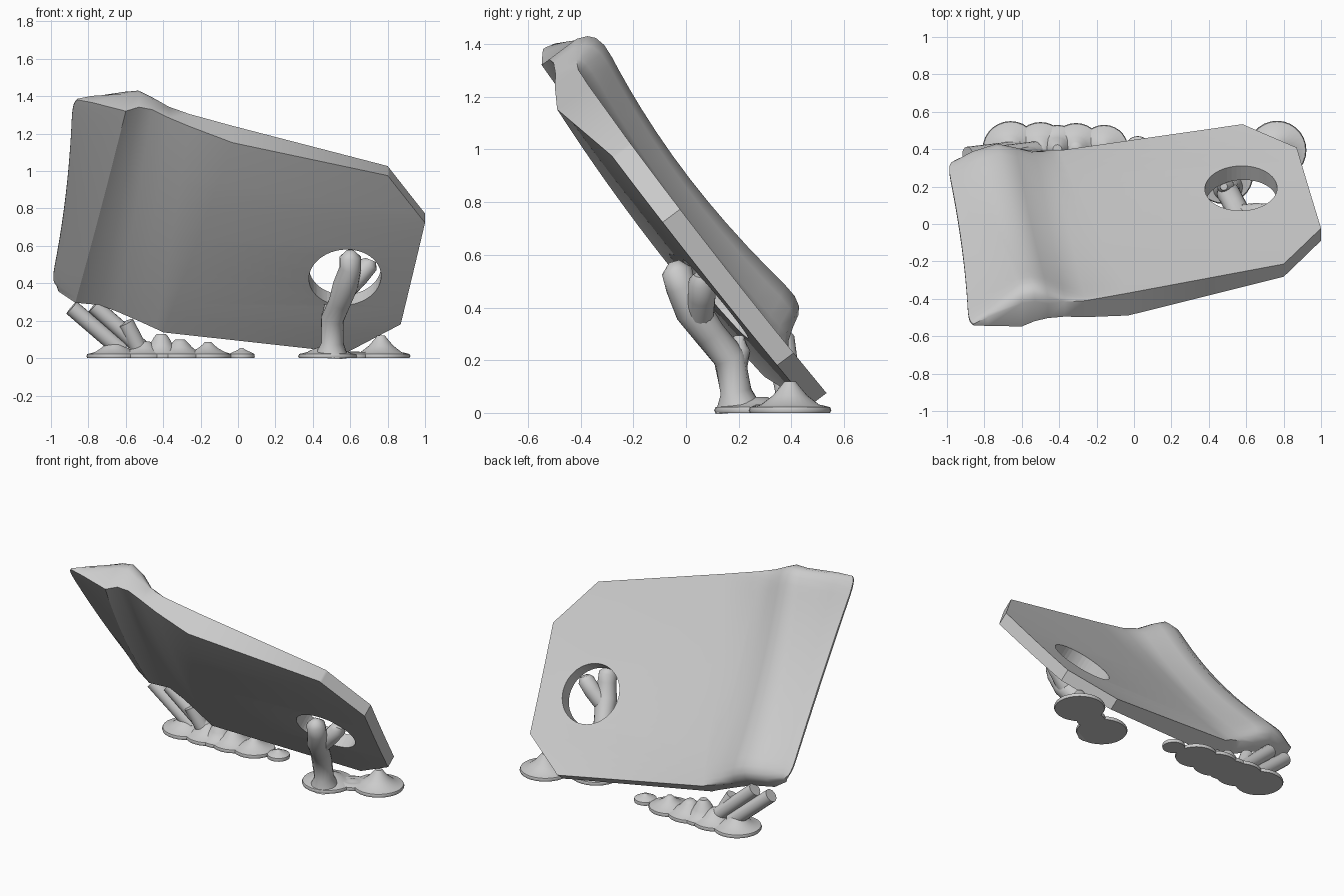
import bpy, bmesh, math
from mathutils import Vector

cube = bpy.data.objects.get("Cube")
if cube:
    bpy.data.objects.remove(cube)

grey = bpy.data.materials.new("plain_grey")
grey.use_nodes = True
colour = (0.6, 0.6, 0.6, 1)
grey.diffuse_color = colour
grey.node_tree.nodes["Principled BSDF"].inputs["Base Color"].default_value = colour


def smooth(obj, angle):
    bpy.ops.object.select_all(action='DESELECT')
    obj.select_set(True)
    bpy.context.view_layer.objects.active = obj
    bpy.ops.object.shade_smooth_by_angle(angle=math.radians(angle))


def add_object(name, bm):
    bmesh.ops.recalc_face_normals(bm, faces=bm.faces)
    mesh = bpy.data.meshes.new(name)
    bm.to_mesh(mesh)
    bm.free()
    mesh.materials.append(grey)
    obj = bpy.data.objects.new(name, mesh)
    bpy.context.collection.objects.link(obj)
    return obj


def lerp(a, b, t):
    return a + (b - a) * t


def tilted(x, v, n):
    """Plate space (across, up the slope, off the slope) to world."""
    return Vector((x, 0.8 * n - 0.6 * v, 0.6 * n + 0.8 * v))


# Plate columns: x, slope height, back and front depth at the top, then at the bottom
COLUMNS = [
    ((-.03, 1.215, .45, .30), (-.40, -.068, .44, .32)),
    ((-.26, 1.29, .455, .345), (-.44, -.055, .455, .335)),
    ((-.37, 1.325, .505, .375), (-.53, -.03, .495, .37)),
    ((-.46, 1.365, .58, .395), (-.64, 0, .57, .41)),
    ((-.53, 1.385, .61, .39), (-.74, .025, .615, .44)),
    ((-.60, 1.385, .60, .354), (-.87, .055, .585, .42)),
    ((-.78, 1.42, .475, .384), (-.96, .10, .53, .46)),
    ((-.885, 1.43, .405, .395), (-1.0, .12, .505, .495)),
]
CREASE = 6
# Clipped right end: fraction down the plate, x, slope height
RIGHT_END = [(0, .80, .95), (.26, 1.0, .632), (.84, .87, -.063), (1, .58, -.26)]
STATIONS = [0, .012, .03, .06, .1, .14, .2, .26, .34, .42, .5,
            .58, .66, .75, .84, .9, .94, .97, .988, 1]
# Rounding of the ridge ends: distance from the end to drop
ROUNDING = {0: .09, .012: .048, .03: .022, .06: .005}


def right_point(t):
    for (t0, x0, v0), (t1, x1, v1) in zip(RIGHT_END, RIGHT_END[1:]):
        if t <= t1:
            k = (t - t0) / (t1 - t0)
            return lerp(x0, x1, k), lerp(v0, v1, k)


bm = bmesh.new()
back, front = [], []
for t in STATIONS:
    bow = 4 * t * (1 - t)
    drop = ROUNDING.get(round(min(t, 1 - t), 3), 0)
    x, v = right_point(t)
    row_b = [bm.verts.new(tilted(x, v, lerp(.445, .472, t) - .008 * bow))]
    row_f = [bm.verts.new(tilted(x, v, lerp(.36, .395, t) - .008 * bow))]
    for i, (top, bottom) in enumerate(COLUMNS):
        x, v, nb, nf = (lerp(a, b, t) for a, b in zip(top, bottom))
        nb -= .015 * bow
        nf -= .028 * bow
        if i > 1:
            nb -= bow * .25 * (nb - nf)
        if 1 < i < 7:
            nb -= drop * (.35 if i in (2, 6) else 1)
        if i > 5:
            x += .022 * bow
        if i == 7:
            x += drop * .3
        row_b.append(bm.verts.new(tilted(x, v, nb)))
        row_f.append(bm.verts.new(tilted(x, v, nf)))
    back.append(row_b)
    front.append(row_f)
rows, cols = len(STATIONS), len(back[0])
for r in range(rows - 1):
    for side in (back, front):
        for c in range(cols - 1):
            bm.faces.new((side[r][c], side[r][c + 1], side[r + 1][c + 1], side[r + 1][c]))
    for c in (0, cols - 1):
        bm.faces.new((back[r][c], back[r + 1][c], front[r + 1][c], front[r][c]))
for r in (0, rows - 1):
    for c in range(cols - 1):
        bm.faces.new((back[r][c], back[r][c + 1], front[r][c + 1], front[r][c]))
# Keep the clip crease on the front crisp
for upper, lower in zip(front, front[1:]):
    bm.edges.get((upper[CREASE], lower[CREASE])).smooth = False
plate = add_object("tilted_plate", bm)

# Round hole through the plate
bm = bmesh.new()
bmesh.ops.create_cone(bm, cap_ends=True, segments=48, radius1=.193, radius2=.193, depth=.6)
cutter = add_object("hole_cutter", bm)
cutter.location = tilted(.572, .278, .41)
cutter.rotation_mode = 'QUATERNION'
cutter.rotation_quaternion = Vector((0, .8, .6)).to_track_quat('Z', 'Y')
hole = plate.modifiers.new("hole", 'BOOLEAN')
hole.operation = 'DIFFERENCE'
hole.solver = 'EXACT'
hole.object = cutter
bpy.context.view_layer.objects.active = plate
bpy.ops.object.modifier_apply(modifier="hole")
bpy.data.objects.remove(cutter)
smooth(plate, 42)


def skin(name, rings):
    """Join equal rings of points into a capped smooth tube."""
    bm = bmesh.new()
    loops = [[bm.verts.new(p) for p in ring] for ring in rings]
    count = len(loops[0])
    for low, high in zip(loops, loops[1:]):
        for k in range(count):
            j = (k + 1) % count
            bm.faces.new((low[k], low[j], high[j], high[k]))
    bm.faces.new(loops[0])
    bm.faces.new(loops[-1])
    smooth(add_object(name, bm), 50)


def circle(r, count):
    return [Vector((r * math.cos(k * math.tau / count), r * math.sin(k * math.tau / count), 0))
            for k in range(count)]


def foot(name, x, y, radius, height, tip):
    """Flat disc flaring up into a short stem."""
    profile = [(radius * .97, 0), (radius, .01), (radius * .97, .022), (radius * .7, .032),
               (lerp(tip, radius, .25), lerp(.03, height, .4)), (tip, height * .85),
               (tip * .6, height)]
    skin(name, [[p + Vector((x, y, z)) for p in circle(r, 28)] for r, z in profile])


def branch(name, points, radii):
    """Tube through a few points with one ring at each."""
    pts = [Vector(p) for p in points]
    rings = []
    for i, p in enumerate(pts):
        along = pts[min(i + 1, len(pts) - 1)] - pts[max(i - 1, 0)]
        turn = along.to_track_quat('Z', 'Y')
        rings.append([p + turn @ c for c in circle(radii[i], 16)])
    skin(name, rings)


# Left row of feet under the lower edge
for i, (x, r, h, tip) in enumerate([(-.66, .15, .09, .045), (-.50, .145, .09, .045),
                                    (-.41, .13, .13, .04), (-.31, .14, .10, .04),
                                    (-.16, .13, .085, .03), (.02, .07, .055, .015)]):
    foot(f"left_foot_{i + 1}", x, .40, r, h, tip)

# Slanted rods reaching the plate edge
for i, (a, b) in enumerate([((-.62, .40, .04), (-.89, .37, .27)),
                            ((-.50, .40, .04), (-.77, .37, .28)),
                            ((-.53, .39, .05), (-.60, .36, .19))]):
    branch(f"slanted_rod_{i + 1}", (a, b), (.045, .043))

# Right feet and the branching support
foot("right_foot", .765, .395, .157, .12, .035)
foot("trunk_foot", .48, .265, .158, .06, .07)
foot("joining_foot", .62, .33, .09, .036, .04)
branch("trunk", [(.50, .20, .01), (.505, .19, .08), (.505, .165, .21), (.545, .09, .30),
                 (.575, .025, .39), (.60, -.02, .48), (.60, -.035, .54), (.60, -.045, .575)],
       (.09, .06, .062, .06, .068, .058, .058, .02))
branch("side_branch", [(.58, .05, .37), (.65, .06, .44), (.70, .06, .50), (.71, .06, .525)],
       (.055, .052, .05, .03))
branch("low_branch", [(.505, .18, .16), (.49, .20, .24), (.48, .20, .29)], (.05, .045, .02))
